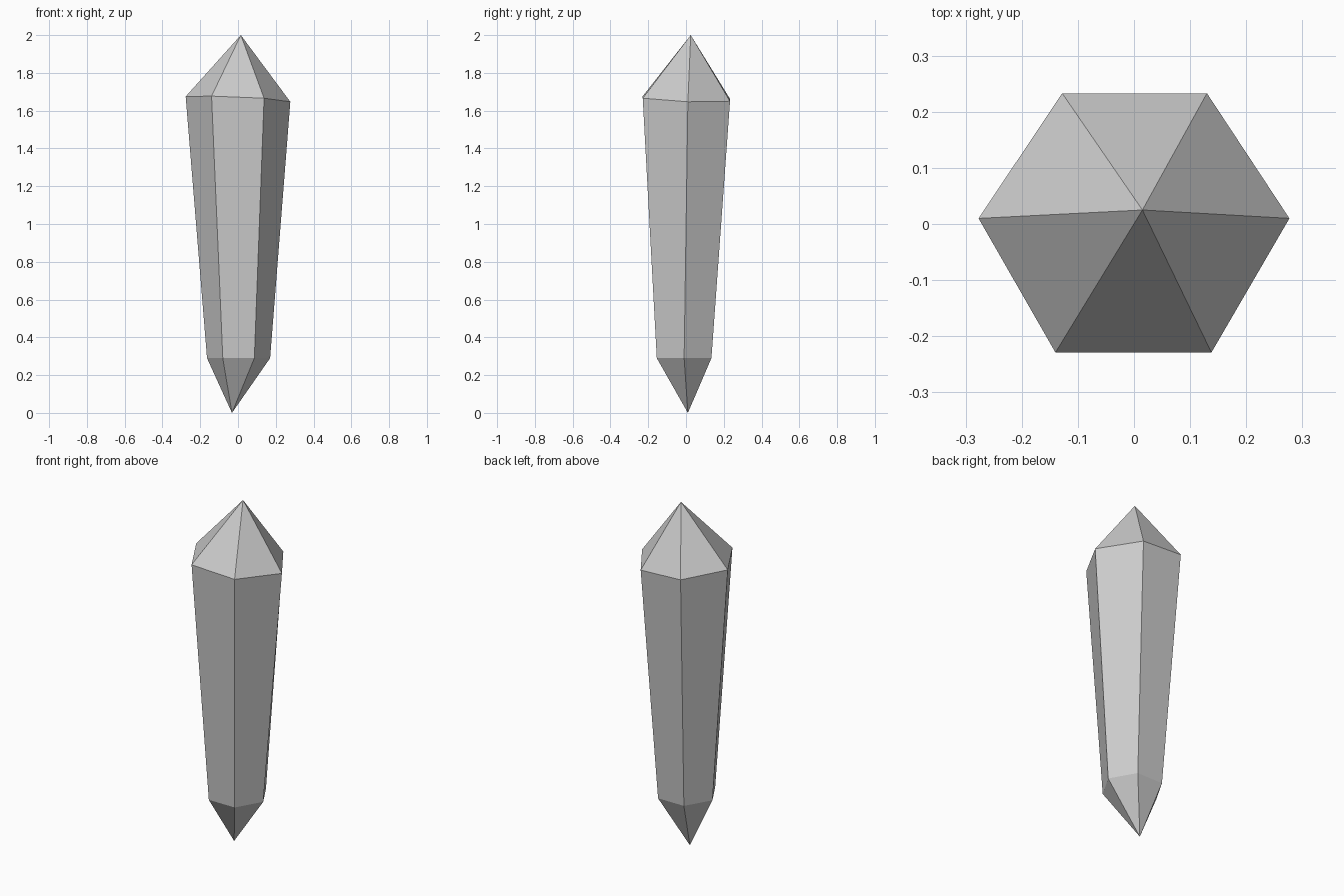
import bpy, bmesh
from math import cos, sin, radians

if "Cube" in bpy.data.objects:
    bpy.data.objects.remove(bpy.data.objects["Cube"])

bm = bmesh.new()

# Lower shoulder: regular, level hexagon
low = [bm.verts.new((0.003 + 0.167 * cos(radians(60 * i)),
                     -0.010 + 0.167 * sin(radians(60 * i)), 0.29)) for i in range(6)]

# Upper shoulder: slightly irregular, tilted hexagon
high = [bm.verts.new(p) for p in (
    (0.277, 0.010, 1.647), (0.130, 0.233, 1.650), (-0.128, 0.233, 1.662),
    (-0.277, 0.010, 1.675), (-0.140, -0.229, 1.677), (0.138, -0.229, 1.666))]

# Off-centre points at both ends
tip = bm.verts.new((-0.032, 0.010, 0.0))
apex = bm.verts.new((0.015, 0.025, 2.0))

# Facets: bottom point, shaft, top point
for i in range(6):
    j = (i + 1) % 6
    bm.faces.new((tip, low[j], low[i]))
    bm.faces.new((low[i], low[j], high[j], high[i]))
    bm.faces.new((high[i], high[j], apex))
bmesh.ops.recalc_face_normals(bm, faces=bm.faces)

mesh = bpy.data.meshes.new("crystal")
bm.to_mesh(mesh)
bm.free()
bpy.context.collection.objects.link(bpy.data.objects.new("crystal", mesh))
